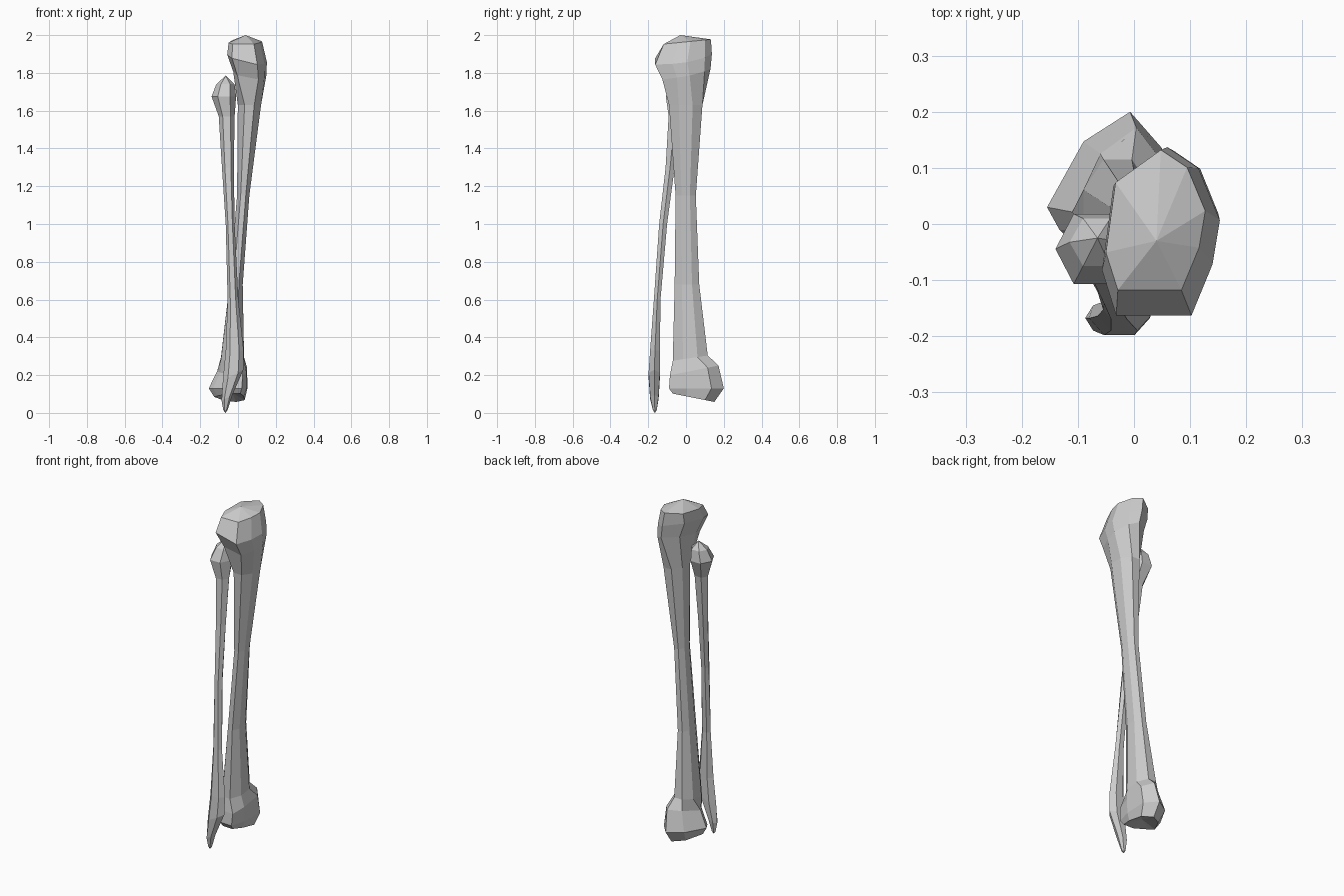
import bpy, bmesh
from math import cos, sin, radians

if "Cube" in bpy.data.objects:
    bpy.data.objects.remove(bpy.data.objects["Cube"])


def regular(n, start):
    return [(cos(radians(start + 360 * i / n)), sin(radians(start + 360 * i / n))) for i in range(n)]


# Cross-sections, counter-clockwise from the front left corner
SHAFT = regular(8, 247.5)
HEX = regular(6, 240)
PLATEAU = [(-.03, -.16), (.103, -.16), (.14, -.07), (.153, .008),
           (.115, .1), (.06, .137), (-.035, .068), (-.055, -.08)]
ANKLE = [(-.06, -.085), (.02, -.09), (.045, 0), (.05, .135),
         (-.007, .2), (-.09, .147), (-.155, .03), (-.133, -.01)]


def ring(shape, x0, x1, y0, y1, z, tx=0, ty=0):
    """Fit a section into a box of the given extents, tilted in x and y."""
    xs, ys = zip(*shape)
    pts = []
    for px, py in shape:
        x = x0 + (px - min(xs)) / (max(xs) - min(xs)) * (x1 - x0)
        y = y0 + (py - min(ys)) / (max(ys) - min(ys)) * (y1 - y0)
        pts.append((x, y, z + tx * (x - (x0 + x1) / 2) + ty * (y - (y0 + y1) / 2)))
    return pts


def loft(name, rings, bottom, top):
    """Skin rings from bottom to top and close both ends on a point."""
    bm = bmesh.new()
    loops = [[bm.verts.new(p) for p in r] for r in rings]
    n = len(loops[0])
    for a, b in zip(loops, loops[1:]):
        for i in range(n):
            j = (i + 1) % n
            bm.faces.new((a[i], a[j], b[j], b[i]))
    lo, hi = bm.verts.new(bottom), bm.verts.new(top)
    for i in range(n):
        j = (i + 1) % n
        bm.faces.new((loops[0][j], loops[0][i], lo))
        bm.faces.new((loops[-1][i], loops[-1][j], hi))
    bmesh.ops.recalc_face_normals(bm, faces=bm.faces)
    me = bpy.data.meshes.new(name)
    bm.to_mesh(me)
    bm.free()
    ob = bpy.data.objects.new(name, me)
    bpy.context.collection.objects.link(ob)
    return ob


# Thick shin bone: ankle end, shaft, knee plateau
loft("shin_bone", [
    ring(ANKLE, -.125, .035, -.07, .15, .08, .0, -.2),
    ring(ANKLE, -.155, .05, -.09, .2, .13),
    ring(ANKLE, -.11, .048, -.085, .172, .225, .0, .2),
    ring(SHAFT, -.09, .032, -.07, .115, .29, .0, .15),
    ring(SHAFT, -.045, .025, -.06, .07, .68),
    ring(SHAFT, -.005, .06, -.055, .052, 1.15),
    ring(SHAFT, -.001, .122, -.09, .087, 1.63),
    ring(PLATEAU, -.025, .15, -.125, .13, 1.80, -.2, .2),
    ring(PLATEAU, -.057, .153, -.163, .137, 1.88, -.25, .15),
    ring(PLATEAU, -.05, .127, -.118, .132, 1.965, .0, .1),
], (-.03, .03, .105), (.04, -.03, 2.0))

# Thin calf bone: pointed lower end, twisted slender shaft, knobbly head
loft("calf_bone", [
    ring(HEX, -.078, -.055, -.175, -.155, .015),
    ring(HEX, -.087, -.03, -.19, -.145, .08, .5),
    ring(HEX, -.08, .028, -.198, -.138, .2, .5),
    ring(HEX, -.065, .03, -.19, -.138, .33),
    ring(HEX, -.055, .002, -.17, -.135, .6),
    ring(HEX, -.065, -.018, -.142, -.1, 1.0),
    ring(HEX, -.085, -.022, -.108, -.06, 1.3),
    ring(HEX, -.102, -.018, -.092, -.025, 1.57),
    ring(HEX, -.14, -.01, -.107, .018, 1.675),
    ring(HEX, -.115, -.018, -.075, .01, 1.74),
], (-.067, -.165, 0), (-.065, -.025, 1.785))
